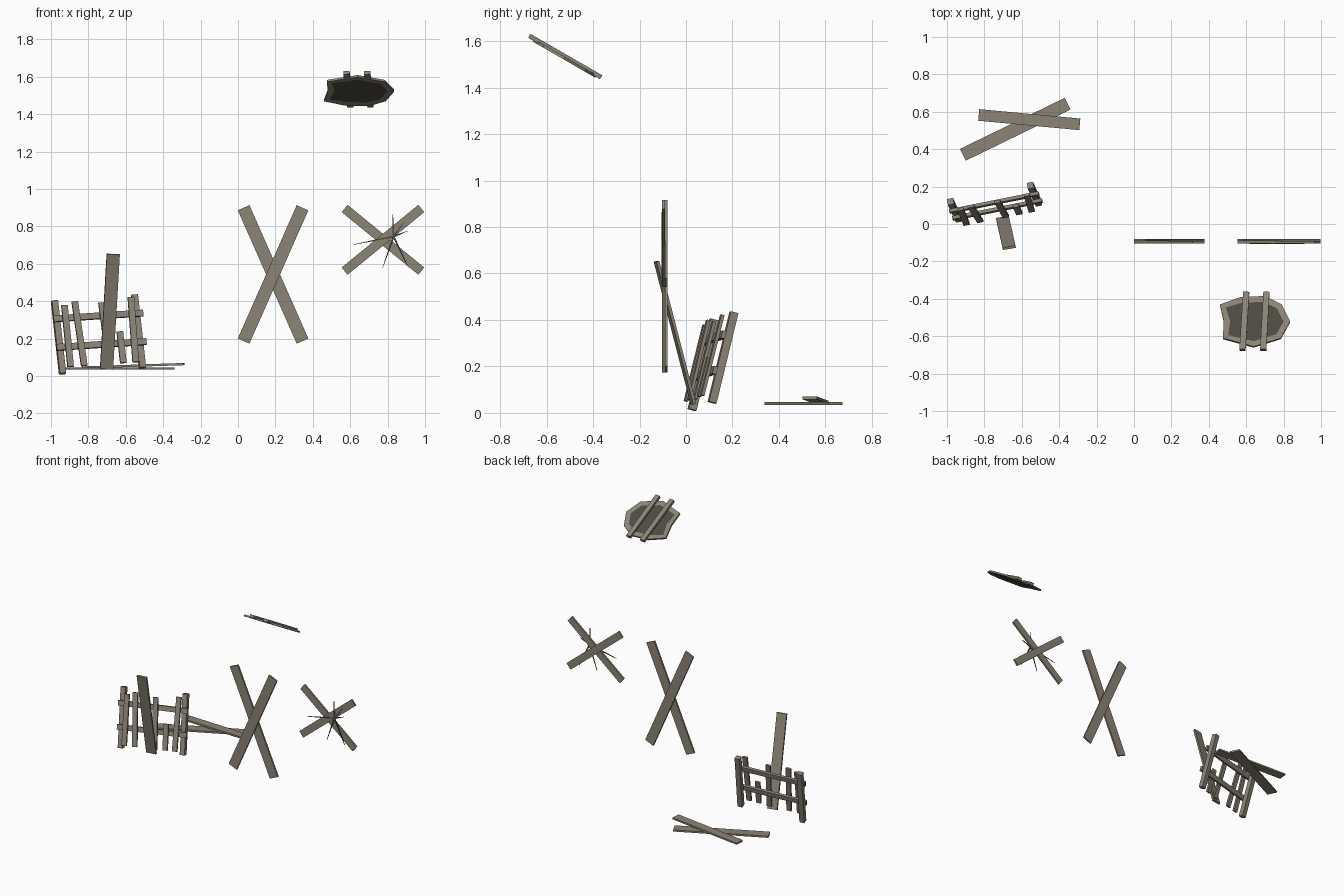
import bpy, bmesh, math
from mathutils import Vector, Matrix

cube = bpy.data.objects.get("Cube")
if cube:
    bpy.data.objects.remove(cube)


def material(name, rgb):
    m = bpy.data.materials.new(name)
    m.use_nodes = True
    m.diffuse_color = (*rgb, 1)
    m.node_tree.nodes["Principled BSDF"].inputs["Base Color"].default_value = (*rgb, 1)
    return m


wood = material("weathered_wood", (0.26, 0.23, 0.18))
dark = material("dark_hollow", (0.075, 0.068, 0.055))


def finish(name, bm, mats):
    bmesh.ops.recalc_face_normals(bm, faces=bm.faces)
    mesh = bpy.data.meshes.new(name)
    bm.to_mesh(mesh)
    bm.free()
    for m in mats:
        mesh.materials.append(m)
    ob = bpy.data.objects.new(name, mesh)
    bpy.context.collection.objects.link(ob)
    return ob


def beam(name, a, b, width, thick, side, mat=wood, tip=1.0):
    """Board from a to b; side is roughly its width direction; tip tapers end b."""
    a, b = Vector(a), Vector(b)
    along = (b - a).normalized()
    side = Vector(side)
    side = (side - along * side.dot(along)).normalized()
    normal = side.cross(along)
    bm = bmesh.new()
    bmesh.ops.create_cube(bm, size=1)
    for v in bm.verts:
        x, y, z = v.co
        w = width * (tip if z > 0 else 1)
        v.co = (a + b) / 2 + side * x * w + normal * y * thick + along * z * (b - a).length
    return finish(name, bm, [mat])


# Two boards lying on the ground
beam("ground_board_lower", (-0.915, 0.37, 0.041), (-0.355, 0.643, 0.041), 0.07, 0.012, (0, 1, 0))
beam("ground_board_upper", (-0.83, 0.583, 0.046), (-0.29, 0.533, 0.064), 0.062, 0.012, (0, 1, 0))


# Crossed boards, large and small
def cross(name, x0, x1, z0, z1, width):
    beam(name + "_front", (x0, -0.097, z0), (x1, -0.097, z1), width, 0.012, (1, 0, 0))
    beam(name + "_back", (x1, -0.085, z0), (x0, -0.085, z1), width, 0.012, (1, 0, 0))


cross("large_cross", 0.03, 0.345, 0.187, 0.90, 0.068)
cross("small_cross", 0.57, 0.98, 0.561, 0.896, 0.05)

# Thin splinters radiating over the small cross
hub = (0.832, -0.104, 0.746)
splinters = [(0.618, 0.703), (0.828, 0.864), (0.89, 0.826),
             (0.912, 0.578), (0.773, 0.578), (0.905, 0.775)]
for i, (x, z) in enumerate(splinters):
    beam(f"splinter_{i + 1}", hub, (x, -0.104, z), 0.01, 0.004, (z - hub[2], 0, hub[0] - x), dark, 0.2)

# Broken fence panel, in its own leaning frame
origin = Vector((-0.938, 0.026, 0.013))
u = Vector((0.427, 0.086, 0.031)).normalized()
v = Vector((-0.043, 0.094, 0.387)).normalized()
n = u.cross(v)


def fence(s, t, d):
    return origin + u * s + v * t + n * d


for name, s in (("right", 0), ("left", 0.437)):
    beam("fence_post_" + name, fence(s, 0, 0), fence(s, 0.402, 0), 0.034, 0.034, u)
for name, t in (("lower", 0.14), ("upper", 0.298)):
    beam("fence_rail_" + name, fence(-0.022, t, 0.026), fence(0.468, t - 0.004, 0.026), 0.034, 0.018, v)


# Pickets are given by their foot and head as seen from the front
def on_fence(x, z):
    dx, dz = x - origin.x - n.x * 0.042, z - origin.z - n.z * 0.042
    det = u.x * v.z - v.x * u.z
    return fence((dx * v.z - v.x * dz) / det, (u.x * dz - u.z * dx) / det, 0.042)


pickets = [(-0.895, 0.05, -0.928, 0.378), (-0.822, 0.055, -0.873, 0.398),
           (-0.685, 0.06, -0.73, 0.392), (-0.613, 0.07, -0.632, 0.238),
           (-0.547, 0.075, -0.573, 0.422)]
for i, (x0, z0, x1, z1) in enumerate(pickets):
    beam(f"fence_picket_{i + 1}", on_fence(x0, z0), on_fence(x1, z1), 0.034, 0.014, u)

# Wide board leaning out from the fence
beam("leaning_board", (-0.703, 0.032, 0.038), (-0.667, -0.127, 0.652), 0.07, 0.013, (1, 0.17, 0))

# Raised hatch: rim with dark hollow, tilted
tilt = Matrix.Translation((0, -0.521, 1.532)) @ Matrix.Rotation(math.radians(-30), 4, "X")
outline = [(0.46, -0.43), (0.57, -0.39), (0.70, -0.385), (0.79, -0.43), (0.835, -0.52),
           (0.785, -0.61), (0.64, -0.655), (0.475, -0.61), (0.48, -0.52)]
bm = bmesh.new()
base = bm.faces.new([bm.verts.new((x, (y + 0.521) / math.cos(math.radians(30)), -0.012))
                     for x, y in outline])
top = bmesh.ops.extrude_face_region(bm, geom=[base])["geom"]
bmesh.ops.translate(bm, verts=[g for g in top if isinstance(g, bmesh.types.BMVert)], vec=(0, 0, 0.012))
bmesh.ops.recalc_face_normals(bm, faces=bm.faces)
bm.normal_update()
caps = [f for f in bm.faces if abs(f.normal.z) > 0.9]
bmesh.ops.inset_individual(bm, faces=caps, thickness=0.035, depth=-0.003)
for f in caps:
    f.material_index = 1
bm.transform(tilt)
finish("hatch_plate", bm, [wood, dark])

# Battens across the hatch
for name, x0, x1 in (("right", 0.58, 0.60), ("left", 0.691, 0.708)):
    beam("hatch_batten_" + name, tilt @ Vector((x0, -0.177, 0.002)), tilt @ Vector((x1, 0.177, 0.002)),
         0.033, 0.02, (1, 0, 0))
